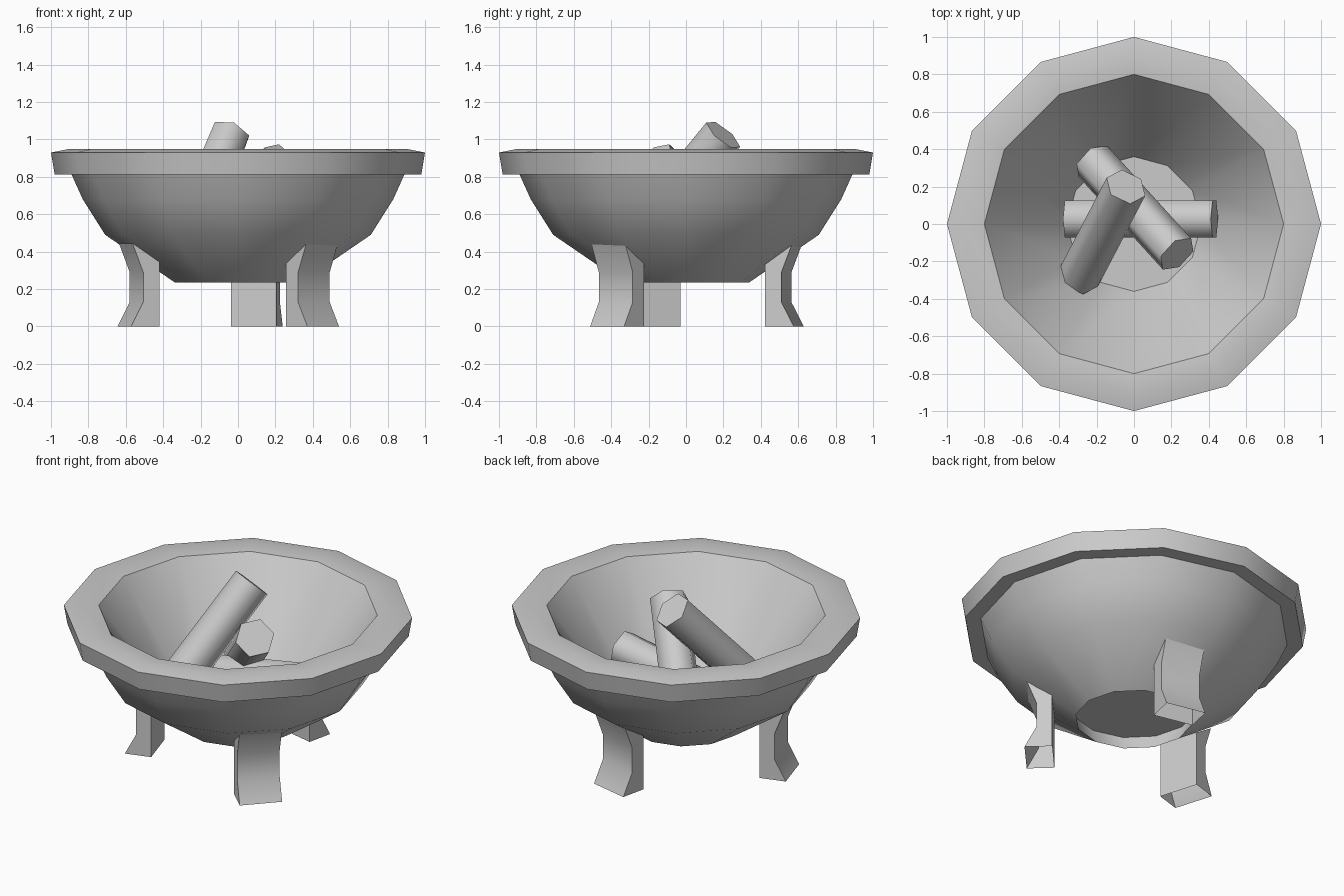
import bpy, bmesh, math
from mathutils import Vector

if "Cube" in bpy.data.objects:
    bpy.data.objects.remove(bpy.data.objects["Cube"])


def finish(name, bm, angle):
    bmesh.ops.recalc_face_normals(bm, faces=bm.faces)
    me = bpy.data.meshes.new(name)
    bm.to_mesh(me)
    bm.free()
    ob = bpy.data.objects.new(name, me)
    bpy.context.collection.objects.link(ob)
    bpy.ops.object.select_all(action='DESELECT')
    ob.select_set(True)
    bpy.context.view_layer.objects.active = ob
    bpy.ops.object.shade_smooth_by_angle(angle=math.radians(angle))
    return ob


def bridge(bm, a, b):
    """Quads between two closed rings of vertices."""
    n = len(a)
    for i in range(n):
        j = (i + 1) % n
        bm.faces.new((a[i], a[j], b[j], b[i]))


def lathe(name, profile, sides, angle):
    """Revolve an (r, z) profile and cap both ends."""
    bm = bmesh.new()
    rings = [[bm.verts.new((r * math.cos(math.tau * i / sides),
                            r * math.sin(math.tau * i / sides), z))
              for i in range(sides)] for r, z in profile]
    for a, b in zip(rings, rings[1:]):
        bridge(bm, a, b)
    bm.faces.new(rings[0])
    bm.faces.new(rings[-1])
    return finish(name, bm, angle)


# Bowl: recessed foot, outer wall, rim, conical inner wall, floor
lathe("bowl", [(0.36, 0.32), (0.337, 0.235), (0.71, 0.49), (0.83, 0.68), (0.89, 0.813),
               (0.98, 0.813), (1.0, 0.93), (0.91, 0.948), (0.8, 0.938),
               (0.36, 0.33)], 12, 33)


# Logs: hexagonal cylinders between two end centres
def log(name, low, high, roll=0, radius=0.114):
    low, high = Vector(low), Vector(high)
    axis = (high - low).normalized()
    side = axis.cross(Vector((0, 0, 1))).normalized()
    up = side.cross(axis)
    bm = bmesh.new()
    ends = []
    for c in (low, high):
        ring = []
        for i in range(6):
            a = math.radians(60 * i + roll)
            ring.append(bm.verts.new(c + radius * (side * math.cos(a) + up * math.sin(a))))
        ends.append(ring)
        bm.faces.new(ring)
    bridge(bm, *ends)
    finish(name, bm, 65)


log("bottom_log", (-0.36, 0.027, 0.455), (0.43, 0.027, 0.595), roll=30)
log("middle_log", (-0.22, 0.335, 0.435), (0.23, -0.16, 0.885), roll=-10)
log("top_log", (-0.295, -0.285, 0.435), (-0.043, 0.199, 1.025), roll=-3)

# Legs: waisted side profile (radius, z) extruded across the width, open underneath
leg_profile = [(0.465, 0), (0.465, 0.345), (0.615, 0.445), (0.555, 0.29), (0.555, 0.13), (0.623, 0)]
for name, deg, shift in (("back_leg", 77.5, (-0.017, -0.005)), ("left_leg", 197, (-0.012, -0.012)),
                         ("front_right_leg", 317, (0, 0.003))):
    a = math.radians(deg)
    u = Vector((math.cos(a), math.sin(a), 0))
    v = Vector((-u.y, u.x, 0))
    bm = bmesh.new()
    near, far = [[bm.verts.new(u * r + v * s + Vector((*shift, z))) for r, z in leg_profile]
                 for s in (-0.124, 0.124)]
    bm.faces.new(near)
    bm.faces.new(far)
    for i in range(len(leg_profile) - 1):
        bm.faces.new((near[i], near[i + 1], far[i + 1], far[i]))
    finish(name, bm, 35)
